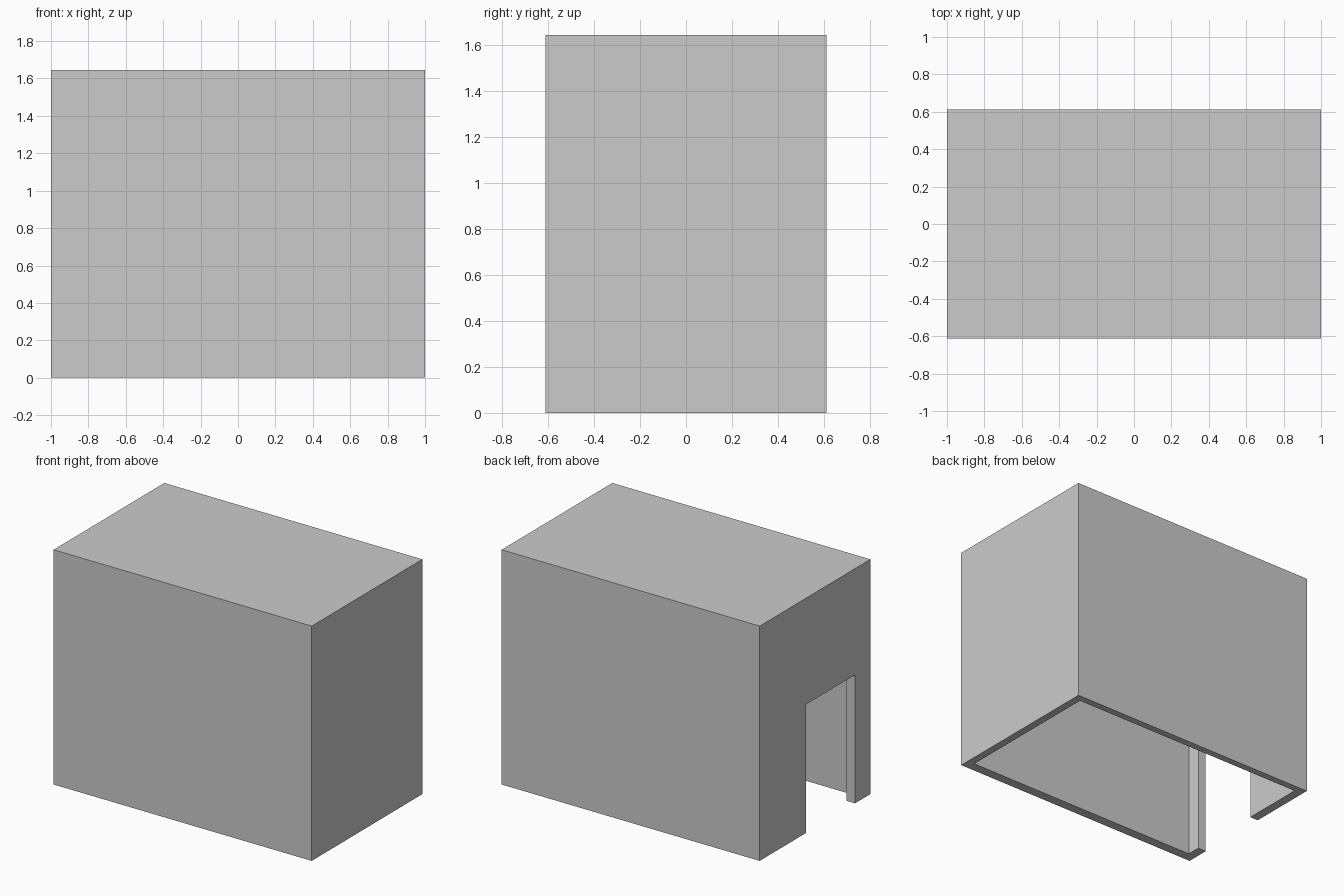
import bpy, bmesh

if "Cube" in bpy.data.objects:
    bpy.data.objects.remove(bpy.data.objects["Cube"])


def box(name, lo, hi):
    """Axis-aligned box between two corners."""
    bm = bmesh.new()
    bmesh.ops.create_cube(bm, size=1)
    for v in bm.verts:
        for i in range(3):
            v.co[i] = hi[i] if v.co[i] > 0 else lo[i]
    me = bpy.data.meshes.new(name)
    bm.to_mesh(me)
    bm.free()
    ob = bpy.data.objects.new(name, me)
    bpy.context.collection.objects.link(ob)
    return ob


def cut(target, cutter):
    """Subtract the cutter, keeping it hidden as a helper."""
    mod = target.modifiers.new(cutter.name, 'BOOLEAN')
    mod.operation = 'DIFFERENCE'
    mod.solver = 'EXACT'
    mod.object = cutter
    bpy.context.view_layer.objects.active = target
    bpy.ops.object.modifier_apply(modifier=mod.name)
    cutter.hide_render = True
    bpy.data.objects.remove(cutter)


X, Y, H = 1.0, 0.612, 1.645

# Outer housing with a roof slab
housing = box("shelter_housing", (-X, -Y, 0), (X, Y, H))

# Hollow interior, open at the bottom
cut(housing, box("interior_cutter", (-X + 0.065, -Y + 0.07, -0.2),
                 (X - 0.055, Y - 0.05, 1.555)))

# Doorway in the left wall
cut(housing, box("doorway_cutter", (-X - 0.2, -0.443, -0.2),
                 (-X + 0.2, 0.10, 0.90)))
